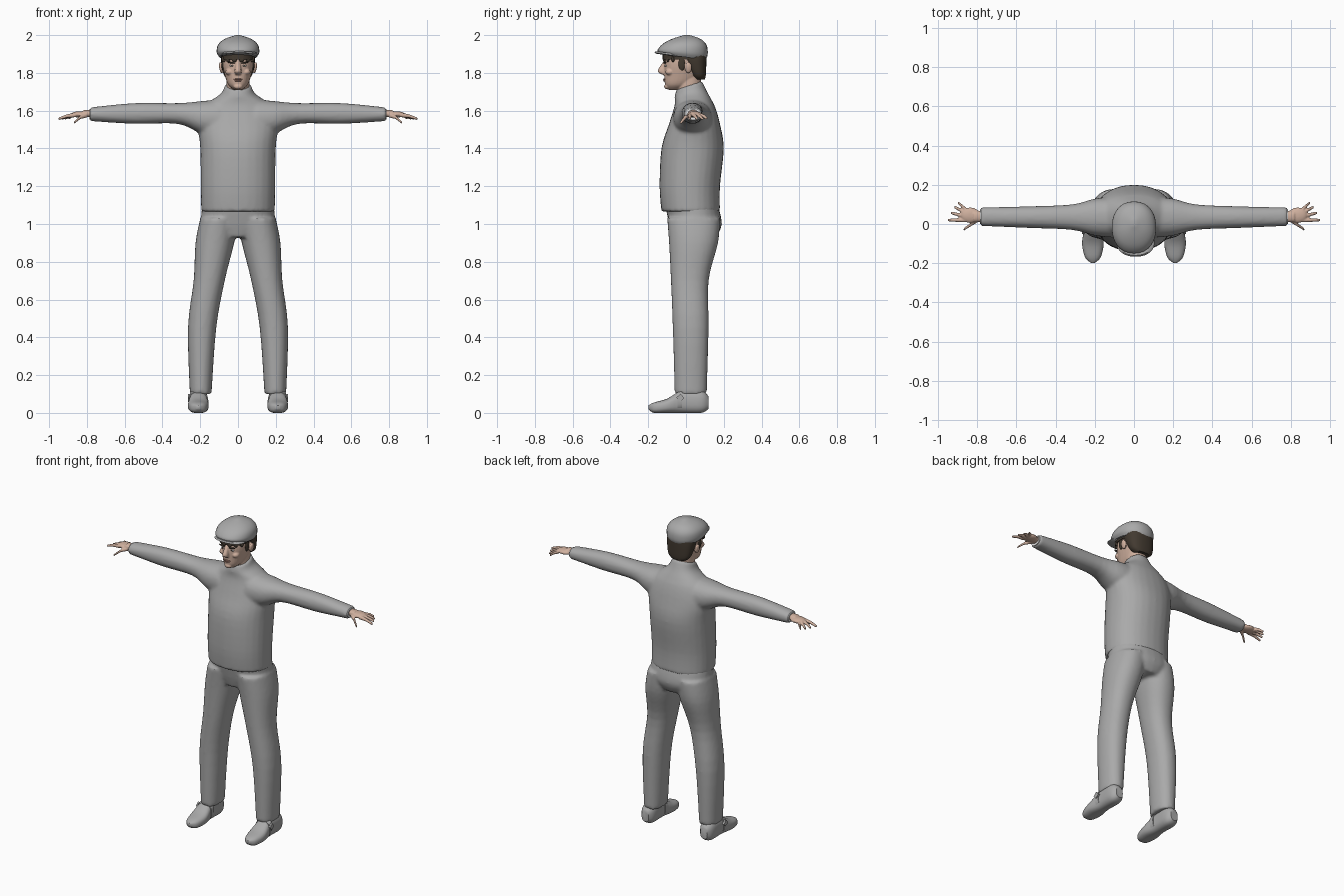
import bpy, bmesh, math
from mathutils import Vector, Matrix

cube = bpy.data.objects.get("Cube")
if cube:
    bpy.data.objects.remove(cube)


def material(name, *colour):
    mat = bpy.data.materials.new(name)
    mat.use_nodes = True
    mat.diffuse_color = (*colour, 1)
    shader = mat.node_tree.nodes["Principled BSDF"]
    shader.inputs["Base Color"].default_value = (*colour, 1)
    return mat


CLOTH = material("grey cloth", .4, .4, .4)
SKIN = material("skin", .62, .43, .34)
HAIR = material("dark brown hair", .055, .042, .03)
LIPS = material("lips", .36, .19, .15)
WHITE = material("white", .8, .8, .8)


def flow(*keys, steps=4):
    """Fill in rows between the key sections along a smooth curve."""
    rows = [Vector(key) for key in keys]
    result = []
    for index in range(len(rows) - 1):
        before, start = rows[max(index - 1, 0)], rows[index]
        end, after = rows[index + 1], rows[min(index + 2, len(rows) - 1)]
        for step in range(steps):
            t = step / steps
            slope_in, slope_out = (end - before) / 2, (after - start) / 2
            rise = t * t * (3 - 2 * t)
            result.append(start.lerp(end, rise) + slope_in * t * (1 - t) ** 2
                          - slope_out * t * t * (1 - t))
    return result + [rows[-1]]


def loft(bm, rings, power=2.2, sides=28):
    """Skin a tube through (centre, u, v) superellipse rings and cap both ends."""
    loops = []
    for centre, u, v in rings:
        loop = []
        for side in range(sides):
            angle = math.tau * side / sides
            c, s = math.cos(angle), math.sin(angle)
            across = Vector(u) * math.copysign(abs(c) ** (2 / power), c)
            around = Vector(v) * math.copysign(abs(s) ** (2 / power), s)
            loop.append(bm.verts.new(Vector(centre) + across + around))
        loops.append(loop)
    for low, high in zip(loops, loops[1:]):
        for side in range(sides):
            after = (side + 1) % sides
            bm.faces.new((low[side], low[after], high[after], high[side]))
    bm.faces.new(loops[0])
    bm.faces.new(loops[-1])


def upright(z, half, front, back, x=0, tilt=0):
    """Level ring, given by its half width and its front and back limits."""
    depth = (back - front) / 2
    return (x, (front + back) / 2, z), (half, 0, 0), (0, depth, tilt * depth)


def sideways(x, front, back, low, high):
    """Ring for parts that run along the arm."""
    return ((x, (front + back) / 2, (low + high) / 2),
            (0, (back - front) / 2, 0), (0, 0, (high - low) / 2))


def lengthwise(y, half, low, high, x=.21):
    """Ring for parts that run along the foot."""
    return (x, y, (low + high) / 2), (half, 0, 0), (0, 0, (high - low) / 2)


def blob(bm, centre, size, turn=0):
    place = Matrix.Translation(centre) @ Matrix.Rotation(turn, 4, 'Y')
    bmesh.ops.create_uvsphere(bm, u_segments=16, v_segments=10, radius=1,
                              matrix=place @ Matrix.Diagonal((*size, 1)))


def finger(bm, base, angle, length, drop):
    """Tapered finger that droops towards its tip."""
    rings = []
    for t in (0, .5, 1):
        offset = Vector((math.cos(angle), math.sin(angle), 0)) * length * t
        offset.z = -drop * t * t
        radius = .012 - .005 * t
        rings.append((Vector(base) + offset, (0, radius, 0), (0, 0, radius)))
    loft(bm, rings, sides=12)


def finish(name, bm, mat, voxel=0, relax=0, mirror=False):
    """Turn the mesh into an object, optionally blended and mirrored."""
    bmesh.ops.recalc_face_normals(bm, faces=bm.faces)
    mesh = bpy.data.meshes.new(name)
    bm.to_mesh(mesh)
    bm.free()
    mesh.materials.append(mat)
    part = bpy.data.objects.new(name, mesh)
    bpy.context.collection.objects.link(part)
    bpy.ops.object.select_all(action='DESELECT')
    part.select_set(True)
    bpy.context.view_layer.objects.active = part
    bpy.ops.object.shade_smooth_by_angle(angle=math.radians(50))
    if voxel:
        blend = part.modifiers.new("Blend", 'REMESH')
        blend.mode, blend.voxel_size = 'VOXEL', voxel
        blend.use_smooth_shade = True
        smooth = part.modifiers.new("Relax", 'SMOOTH')
        smooth.factor, smooth.iterations = .5, relax
    if mirror:
        part.modifiers.new("Mirror", 'MIRROR').use_mirror_merge = False


# Sweater: torso, tilted collar and sleeves blended together
bm = bmesh.new()
torso = flow((1.065, .195, -.13, .18), (1.2, .197, -.14, .18), (1.4, .2, -.13, .2),
             (1.53, .21, -.09, .18), (1.63, .17, -.06, .15), (1.69, .09, -.06, .11),
             (1.735, .07, -.05, .085))
loft(bm, [upright(*row, tilt=max(0, row[0] - 1.65) * 4) for row in torso])
sleeve = flow((.1, -.07, .14, 1.45, 1.66), (.2, -.06, .13, 1.48, 1.65), (.32, -.03, .1, 1.53, 1.64),
              (.55, -.02, .09, 1.53, 1.64), (.785, -.01, .085, 1.545, 1.617))
for side in (1, -1):
    loft(bm, [sideways(side * x, *limits) for x, *limits in sleeve])
finish("sweater", bm, CLOTH, .01, 6)

# Trousers: hips and two legs blended together
bm = bmesh.new()
loft(bm, [upright(*row) for row in flow((.93, .12, -.07, .16), (1, .19, -.09, .19), (1.1, .19, -.11, .17))])
leg = flow((.1, .255, .14, -.06, .11), (.45, .265, .115, -.07, .12), (.7, .235, .07, -.08, .12),
           (.9, .225, .02, -.09, .17), (1.03, .2, 0, -.1, .18))
for side in (1, -1):
    loft(bm, [upright(z, (outer - inner) / 2, front, back, side * (outer + inner) / 2)
              for z, outer, inner, front, back in leg])
finish("trousers", bm, CLOTH, .01, 6)

# Shoes with a strap and buckle
bm = bmesh.new()
loft(bm, [lengthwise(*row) for row in flow((.118, .025, .02, .09), (.08, .045, 0, .12),
     (-.02, .045, 0, .12), (-.1, .055, 0, .075), (-.17, .04, 0, .055), (-.198, .01, .02, .04))], 2.6)
loft(bm, [lengthwise(-.045, .053, .01, .11), lengthwise(-.02, .05, .01, .125)], 2.6)
buckle = Matrix.Translation((.26, -.03, .08)) @ Matrix.Rotation(.7, 4, 'X')
bmesh.ops.create_cube(bm, size=.03, matrix=buckle @ Matrix.Diagonal((.4, 1, 1, 1)))
finish("shoes", bm, CLOTH, mirror=True)

# White cuffs just inside the sleeve ends
bm = bmesh.new()
loft(bm, [sideways(x, 0, .075, 1.552, 1.61) for x in (.77, .787)])
finish("cuffs", bm, WHITE, mirror=True)

# Hands: wrist, palm, four fanned fingers and a thumb
bm = bmesh.new()
loft(bm, [sideways(x, .01, .067, 1.565, 1.603) for x in (.76, .82)])
blob(bm, (.835, .045, 1.58), (.05, .04, .017))
for index in range(4):
    finger(bm, (.86, .02 + .018 * index, 1.577), .25 * index, .09 - .012 * index, .02)
finger(bm, (.8, .02, 1.575), -.6, .085, .04)
finish("hands", bm, SKIN, .004, 3, mirror=True)

# Head with neck, nose, chin, cheeks and ears
bm = bmesh.new()
loft(bm, [upright(*row) for row in flow((1.71, .02, -.09, -.03), (1.735, .05, -.11, .03),
     (1.78, .068, -.115, .08), (1.85, .083, -.115, .1), (1.93, .08, -.1, .09))])
loft(bm, [upright(z, .06, -.045, .08) for z in (1.66, 1.8)])
loft(bm, [upright(*row) for row in flow((1.79, .014, -.125, -.1), (1.81, .018, -.15, -.1),
                                        (1.86, .01, -.12, -.1))])
blob(bm, (0, -.1, 1.728), (.024, .016, .015))
for side in (1, -1):
    blob(bm, (side * .09, .012, 1.828), (.01, .02, .03), side * .15)
    blob(bm, (side * .045, -.085, 1.805), (.022, .025, .018))
finish("head", bm, SKIN, .004, 3)

# Eyes, with dark pupils and brows
bm = bmesh.new()
blob(bm, (.033, -.107, 1.838), (.013, .006, .005))
finish("eyes", bm, WHITE, mirror=True)
bm = bmesh.new()
blob(bm, (.033, -.111, 1.838), (.005, .004, .005))
blob(bm, (.035, -.112, 1.854), (.022, .008, .0045), -.15)
finish("pupils_and_brows", bm, HAIR, mirror=True)

# Mouth
bm = bmesh.new()
for z, half in ((1.766, .024), (1.758, .018)):
    blob(bm, (0, -.113, z), (half, .008, .004))
finish("mouth", bm, LIPS)

# Hair: back of the head, fringe with locks, and sideburns
bm = bmesh.new()
loft(bm, [upright(*row) for row in flow((1.765, .05, .045, .1), (1.79, .075, .025, .105),
                                        (1.86, .09, -.02, .108), (1.9, .09, -.04, .108))], 2.4)
loft(bm, [upright(z, .089, -.124, .09) for z in (1.872, 1.91)])
for side in (1, -1):
    blob(bm, (side * .08, -.022, 1.848), (.008, .018, .036))
    for x in (.02, .05, .074):
        blob(bm, (side * x, x * x * 9 - .118, 1.872), (.014, .008, .016), side * .4)
finish("hair", bm, HAIR)

# Flat cap that slopes to the back, with a short visor
bm = bmesh.new()
loft(bm, [upright(*row, tilt=row[0] - 2) for row in flow((1.885, .1, -.14, .105), (1.91, .113, -.15, .115),
     (1.95, .105, -.12, .11), (1.98, .07, -.07, .08), (2, .01, -.01, .02))])
loft(bm, [upright(z, half, -.07 - half, -.02, .008, -.14)
          for z, half in ((1.892, .088), (1.897, .097), (1.905, .09))])
finish("cap", bm, CLOTH)
